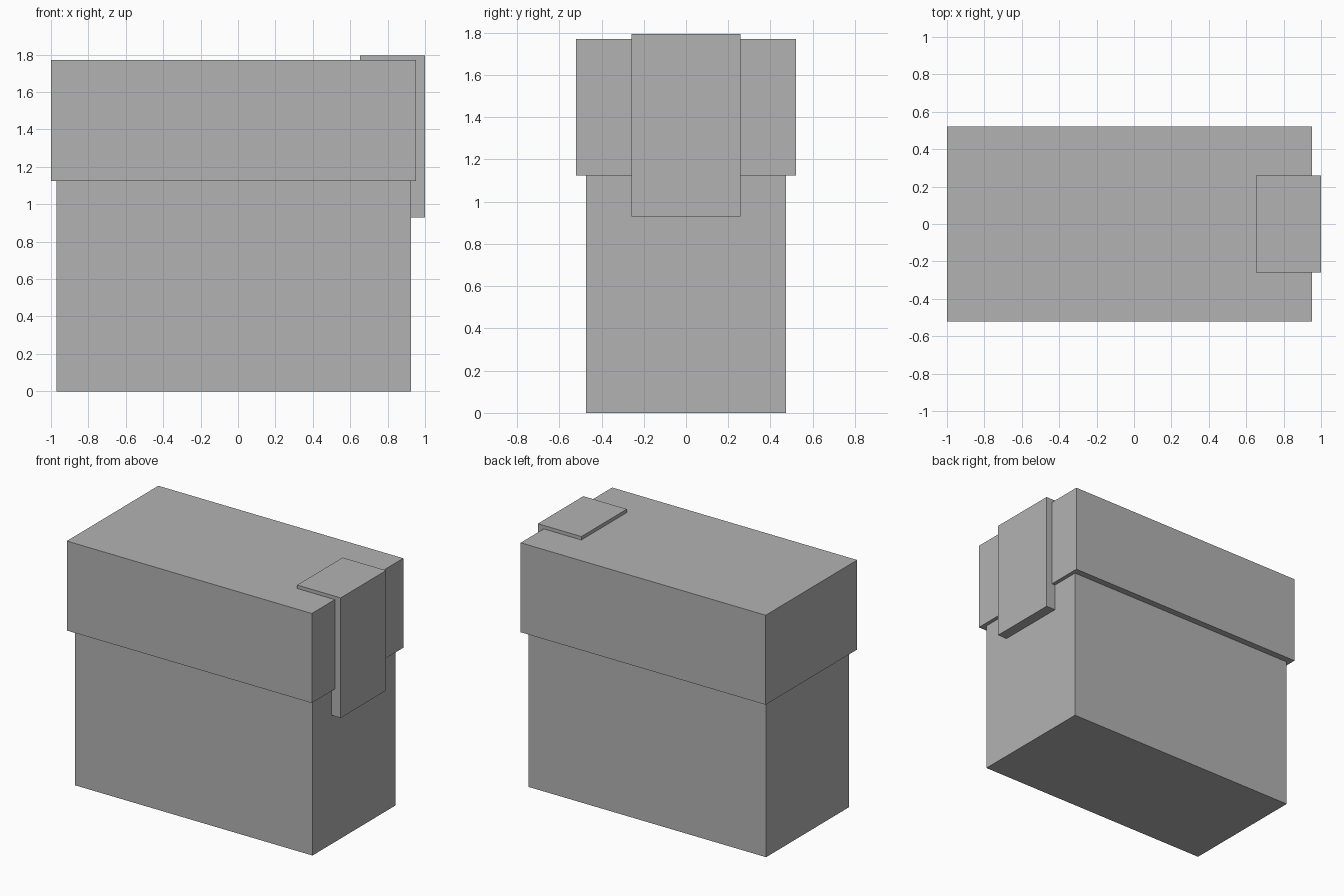
import bpy

if "Cube" in bpy.data.objects:
    bpy.data.objects.remove(bpy.data.objects["Cube"])

grey = bpy.data.materials.new("plain grey")
grey.diffuse_color = (0.45, 0.45, 0.45, 1)
grey.use_nodes = True
grey.node_tree.nodes["Principled BSDF"].inputs["Base Color"].default_value = grey.diffuse_color


def extrude_profile(name, profile, half_width):
    """Solid from an XZ outline, extruded symmetrically along y."""
    n = len(profile)
    verts = [(x, y, z) for y in (-half_width, half_width) for x, z in profile]
    faces = [tuple(range(n)), tuple(reversed(range(n, 2 * n)))]
    faces += [(i, i + n, (i + 1) % n + n, (i + 1) % n) for i in range(n)]
    mesh = bpy.data.meshes.new(name)
    mesh.from_pydata(verts, [], faces)
    mesh.materials.append(grey)
    obj = bpy.data.objects.new(name, mesh)
    bpy.context.collection.objects.link(obj)
    return obj


def box(name, x0, x1, z0, z1, half_width):
    return extrude_profile(name, [(x0, z0), (x1, z0), (x1, z1), (x0, z1)], half_width)


# Tall case and the wider lid over it
box("case_body", -0.97, 0.925, 0, 1.13, 0.473)
box("lid", -1.0, 0.953, 1.125, 1.77, 0.521)

# Clasp folded over the lid's end
clasp = [(0.924, 0.93), (1.0, 0.93), (1.0, 1.795),
         (0.653, 1.795), (0.653, 1.768), (0.924, 1.768)]
extrude_profile("clasp", clasp, 0.259)
